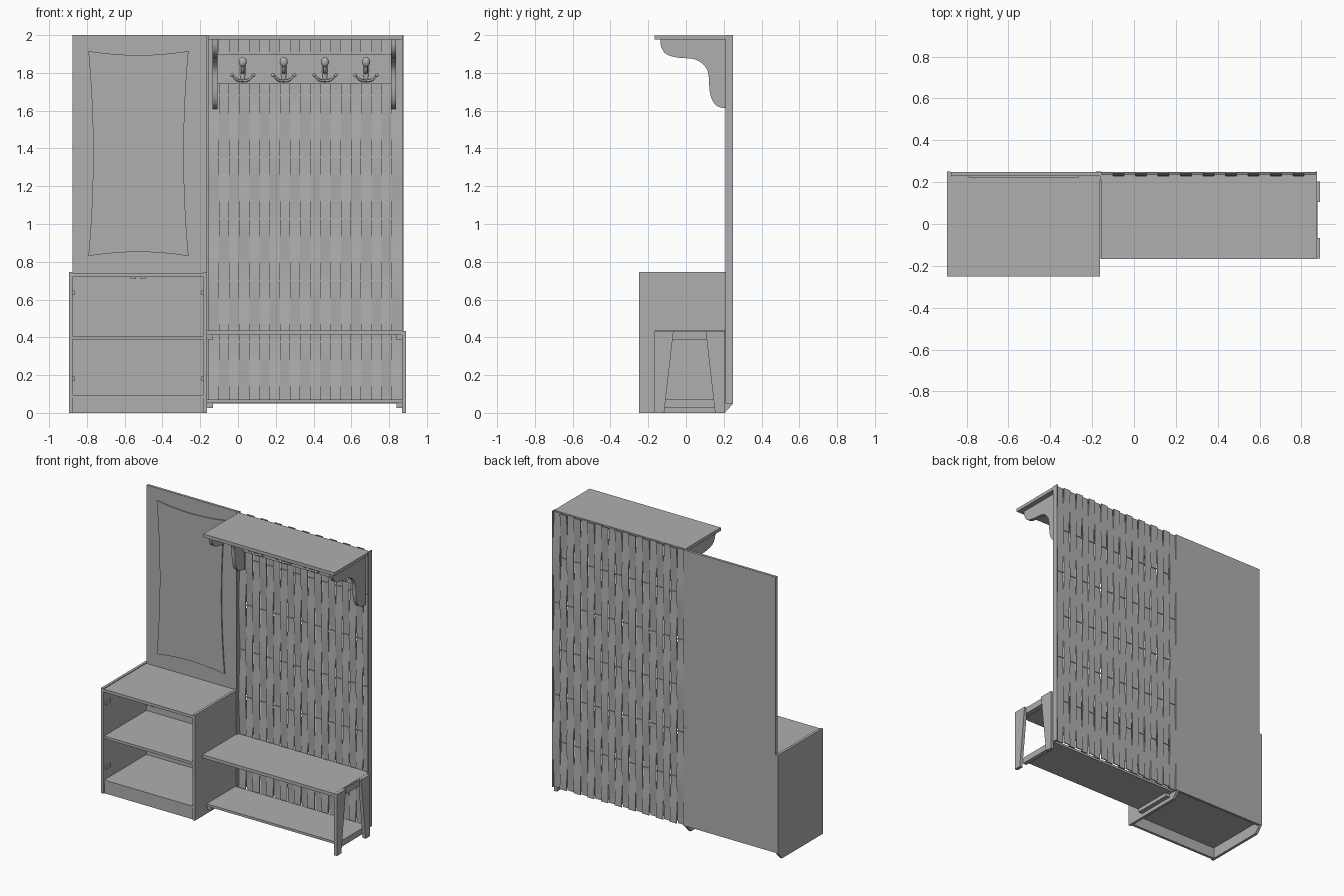
import bpy, bmesh, math
from mathutils import Vector

cube = bpy.data.objects.get("Cube")
if cube:
    bpy.data.objects.remove(cube, do_unlink=True)

mat = bpy.data.materials.new("plain_grey")
mat.use_nodes = True
GREY = (0.43, 0.43, 0.43, 1)
mat.diffuse_color = GREY
mat.node_tree.nodes["Principled BSDF"].inputs["Base Color"].default_value = GREY


def finish(name, bm, smooth=False):
    bmesh.ops.recalc_face_normals(bm, faces=bm.faces)
    mesh = bpy.data.meshes.new(name)
    bm.to_mesh(mesh)
    bm.free()
    mesh.materials.append(mat)
    ob = bpy.data.objects.new(name, mesh)
    bpy.context.collection.objects.link(ob)
    if smooth:
        bpy.ops.object.select_all(action='DESELECT')
        ob.select_set(True)
        bpy.context.view_layer.objects.active = ob
        bpy.ops.object.shade_smooth_by_angle(angle=math.radians(40))
    return ob


def box(name, x, y, z):
    bm = bmesh.new()
    bmesh.ops.create_cube(bm, size=1)
    for v in bm.verts:
        for i, (lo, hi) in enumerate((x, y, z)):
            v.co[i] = lo if v.co[i] < 0 else hi
    return finish(name, bm)


def prism(name, points, vec, smooth=False):
    """Extrude a flat outline along vec."""
    bm = bmesh.new()
    face = bm.faces.new([bm.verts.new(p) for p in points])
    out = bmesh.ops.extrude_face_region(bm, geom=[face])
    moved = [g for g in out["geom"] if isinstance(g, bmesh.types.BMVert)]
    bmesh.ops.translate(bm, verts=moved, vec=vec)
    return finish(name, bm, smooth)


def side_prism(name, x, yz, smooth=False):
    return prism(name, [(x[0], y, z) for y, z in yz], (x[1] - x[0], 0, 0), smooth)


def ball(name, centre, radii):
    bm = bmesh.new()
    bmesh.ops.create_uvsphere(bm, u_segments=14, v_segments=8, radius=1)
    for v in bm.verts:
        v.co = Vector(centre) + Vector(a * r for a, r in zip(v.co, radii))
    return finish(name, bm, True)


def tube(name, points, radius):
    curve = bpy.data.curves.new(name, 'CURVE')
    curve.dimensions = '3D'
    curve.bevel_depth = radius
    curve.bevel_resolution = 2
    curve.resolution_u = 5
    curve.use_fill_caps = True
    sp = curve.splines.new('BEZIER')
    sp.bezier_points.add(len(points) - 1)
    for bp, p in zip(sp.bezier_points, points):
        bp.co = p
        bp.handle_left_type = bp.handle_right_type = 'AUTO'
    curve.materials.append(mat)
    ob = bpy.data.objects.new(name, curve)
    bpy.context.collection.objects.link(ob)


def smooth_path(pts, n=6):
    """Catmull-Rom samples through 2D points."""
    p = [Vector(a) for a in [pts[0]] + pts + [pts[-1]]]
    out = []
    for a, b, c, d in zip(p, p[1:], p[2:], p[3:]):
        for k in range(n):
            t = k / n
            out.append(0.5 * (2 * b + (c - a) * t + (2 * a - 5 * b + 4 * c - d) * t**2
                              + (3 * b - a - 3 * c + d) * t**3))
    return out + [p[-1]]


# Cabinet: sides with a notch at the rear foot, shelves, plinth
side = [(-0.25, 0), (0.205, 0), (0.25, 0.05), (0.25, 0.745), (-0.25, 0.745)]
side_prism("cabinet_side_right", (-0.895, -0.876), side)
side_prism("cabinet_side_left", (-0.182, -0.163), side)
inner = (-0.876, -0.182)
box("cabinet_top", inner, (-0.25, 0.228), (0.72, 0.74))
box("cabinet_middle_shelf", inner, (-0.245, 0.228), (0.388, 0.407))
box("cabinet_bottom_shelf", inner, (-0.245, 0.228), (0.078, 0.096))
box("cabinet_plinth", inner, (-0.24, -0.222), (0, 0.078))
for x, s in ((-0.876, 1), (-0.182, -1)):
    for z in (0.18, 0.635):
        box("hinge_plate", sorted((x, x + s * 0.01)), (-0.235, -0.18), (z - 0.012, z + 0.012))
for x in (-0.555, -0.503):
    box("door_catch", (x - 0.014, x + 0.014), (-0.24, -0.2), (0.709, 0.72))

# Tall panel with a mirror that has inward curving edges
box("mirror_panel", (-0.875, -0.163), (0.23, 0.248), (0.05, 2))
cx, cz, hw, hh = -0.527, 1.373, 0.265, 0.543
outline = []
N = 10
for k in range(4):
    for i in range(N):
        t = -1 + 2 * i / N
        dip = 1 - t * t
        u, w = [(t, -1), (1, t), (-t, 1), (-1, -t)][k]
        if k % 2:
            outline.append((cx + u * (hw - 0.025 * dip), 0.222, cz + w * hh))
        else:
            outline.append((cx + u * hw, 0.222, cz + w * (hh - 0.022 * dip)))
prism("mirror", outline, (0, 0.009, 0))

# Woven panel: slats that pass alternately before and behind thin rods
X0, X1, SLATS = -0.155, 0.867, 19
ROD_TOP, PITCH = 1.68, 0.326
width = (X1 - X0) / SLATS
for i in range(SLATS):
    x = X0 + i * width
    front, back = [], []
    for k in range(49):
        z = 0.05 + 1.945 * k / 48
        wave = math.cos(math.pi * (z - ROD_TOP) / PITCH) * (-1) ** i
        y = 0.2395 + 0.0065 * wave
        front.append((y - 0.0035, z))
        back.append((y + 0.0035, z))
    side_prism("woven_slat", (x, x + width), front + back[::-1])
for k in range(5):
    z = ROD_TOP - k * PITCH
    box("weave_rod", (X0, X1), (0.237, 0.242), (z - 0.004, z + 0.004))
for name, x in (("left_edge_trim", (0.867, 0.875)), ("right_edge_trim", (-0.162, -0.155))):
    box(name, x, (0.209, 0.25), (0.05, 2))

# Hat shelf with two scrolled brackets
box("hat_shelf", (-0.155, 0.872), (-0.168, 0.229), (1.976, 1.999))
scroll = smooth_path([(-0.137, 1.976), (-0.13, 1.935), (-0.105, 1.9), (-0.05, 1.882),
                      (0.045, 1.872), (0.095, 1.84), (0.118, 1.795), (0.126, 1.7),
                      (0.145, 1.645), (0.175, 1.62), (0.229, 1.61)])
profile = [tuple(p) for p in scroll] + [(0.229, 1.976)]
for x in (-0.135, 0.81):
    side_prism("shelf_bracket", (x, x + 0.026), profile, True)

# Coat rail and hooks
box("coat_rail", (-0.109, 0.81), (0.21, 0.229), (1.742, 1.897))
for x in (0.025, 0.242, 0.46, 0.678):
    ball("hook_plate", (x, 0.207, 1.815), (0.015, 0.008, 0.065))
    tube("hook_upper_arm", [(x, 0.208, 1.805), (x, 0.175, 1.805), (x, 0.15, 1.85)], 0.009)
    ball("hook_upper_knob", (x, 0.148, 1.858), (0.022, 0.018, 0.026))
    for s in (-1, 1):
        tube("hook_lower_arm", [(x, 0.205, 1.757), (x + s * 0.028, 0.188, 1.762),
                                (x + s * 0.056, 0.172, 1.787)], 0.007)
        ball("hook_lower_knob", (x + s * 0.057, 0.172, 1.789), (0.01, 0.01, 0.01))

# Bench: seat, low shelf, cleats and a splayed end frame
bench = (-0.163, 0.867)
box("bench_seat", bench, (-0.165, 0.23), (0.412, 0.435))
box("bench_low_shelf", bench, (-0.118, 0.205), (0.053, 0.07))
for z in (0.388, 0.027):
    top = z + 0.026
    box("cleat_right", (-0.163, -0.132), (-0.11, 0.17), (z, top))
    box("cleat_left", (0.838, 0.867), (-0.11, 0.17), (z, top))
box("end_frame_rail", (0.867, 0.876), (-0.09, 0.13), (0.388, 0.432))
leg = [(-0.185, 0), (-0.135, 0), (-0.085, 0.434), (-0.185, 0.434)]
for s in (1, -1):
    side_prism("bench_leg", (0.867, 0.89), [(0.019 + s * y, z) for y, z in leg])
